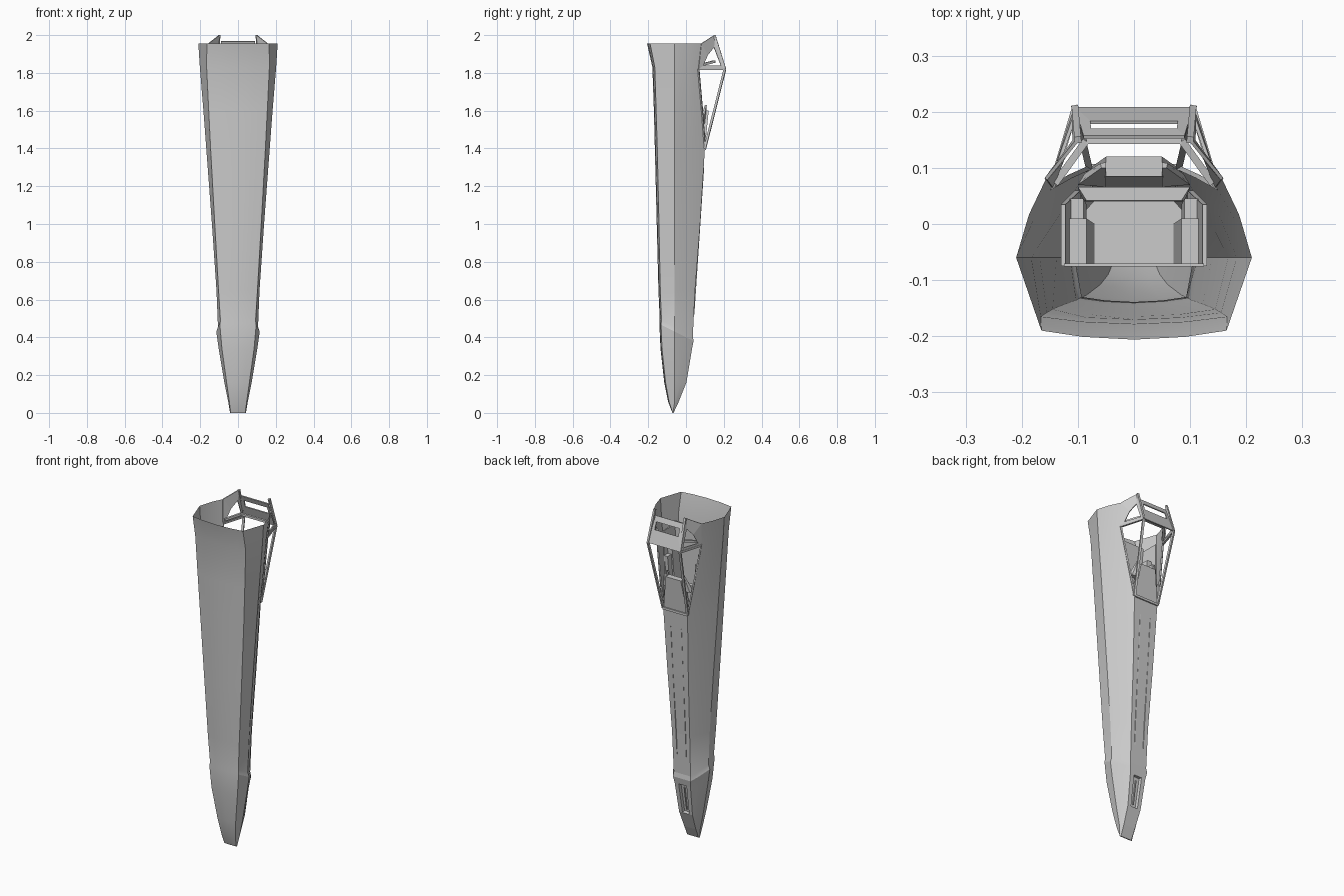
import bpy, bmesh, math
from mathutils import Vector

if "Cube" in bpy.data.objects:
    bpy.data.objects.remove(bpy.data.objects["Cube"])


def make(name, bm, smooth=None, thick=0.0):
    bmesh.ops.remove_doubles(bm, verts=bm.verts, dist=1e-5)
    bmesh.ops.recalc_face_normals(bm, faces=bm.faces)
    me = bpy.data.meshes.new(name)
    bm.to_mesh(me)
    bm.free()
    ob = bpy.data.objects.new(name, me)
    bpy.context.collection.objects.link(ob)
    if thick:
        m = ob.modifiers.new("thickness", 'SOLIDIFY')
        m.thickness, m.offset = thick, 0
    if smooth:
        bpy.ops.object.select_all(action='DESELECT')
        ob.select_set(True)
        bpy.context.view_layer.objects.active = ob
        bpy.ops.object.shade_smooth_by_angle(angle=math.radians(smooth))
    return ob


def flip(p):
    return (-p[0], p[1], p[2])


def loft(bm, rings):
    """Skin quads between open rows of points; returns faces by row."""
    rows = [[bm.verts.new(p) for p in r] for r in rings]
    return [[bm.faces.new((a[i], a[i + 1], b[i + 1], b[i])) for i in range(len(a) - 1)]
            for a, b in zip(rows, rows[1:])]


def frame(name, outer, inner, thick=0.008, mirror=False):
    """Panel with a window: outer loop bridged to inner loop."""
    bm = bmesh.new()
    for f in ([lambda p: p, flip] if mirror else [lambda p: p]):
        loft(bm, [[f(p) for p in outer + outer[:1]], [f(p) for p in inner + inner[:1]]])
    return make(name, bm, thick=thick)


def beams(name, pairs, w, mirror=True):
    """Square bars between point pairs."""
    bm = bmesh.new()
    if mirror:
        pairs = pairs + [(flip(a), flip(b)) for a, b in pairs]
    for a, b in pairs:
        a, b = Vector(a), Vector(b)
        d = b - a
        q = d.to_track_quat('Z', 'Y').to_matrix().to_4x4()
        q.translation = (a + b) / 2
        g = bmesh.ops.create_cube(bm, size=1)["verts"]
        bmesh.ops.scale(bm, vec=(w, w, d.length), verts=g)
        bmesh.ops.transform(bm, matrix=q, verts=g)
    return make(name, bm)


def prism(name, bottom, top, z0, z1, mirror=False):
    """Solid between two xy outlines with equal point counts."""
    bm = bmesh.new()
    for s in ((1, -1) if mirror else (1,)):
        lo = [bm.verts.new((s * x, y, z0)) for x, y in bottom]
        hi = [bm.verts.new((s * x, y, z1)) for x, y in top]
        n = len(lo)
        bm.faces.new(lo)
        bm.faces.new(hi)
        for i in range(n):
            bm.faces.new((lo[i], lo[(i + 1) % n], hi[(i + 1) % n], hi[i]))
    return make(name, bm)


def rect(x0, x1, y0, y1):
    return [(x0, y0), (x1, y0), (x1, y1), (x0, y1)]


# Hull stations: z, belly y, chine x, chine y, ridge x, shoulder x, shoulder y
ST = [
    (0.0, -.072, .038, -.071, .042, .036, -.066),
    (.06, -.095, .046, -.090, .052, .038, -.038),
    (.16, -.115, .060, -.108, .072, .044, .002),
    (.34, -.135, .085, -.127, .102, .052, .032),
    (.43, -.141, .096, -.132, .115, .058, .040),
    (.455, -.139, .093, -.130, .106, .055, .036),
    (.65, -.146, .103, -.136, .114, .058, .048),
    (1.0, -.155, .123, -.143, .138, .068, .075),
    (1.4, -.165, .145, -.152, .168, .080, .100),
    (1.6, -.170, .155, -.158, .183, .113, .085),
    (1.83, -.178, .166, -.165, .202, .147, .066),
    (1.955, -.206, .165, -.190, .210, .157, .080),
]


def side_ring(s):
    z, yb, xc, yc, xr, xs, ys = s
    yr = -.06 if z > .03 else -.069
    pts = [(0, yb), (xc * .55, yb * .7 + yc * .3), (xc, yc), (xr, yr),
           (xr * .45 + xs * .55 + xr * .03, yr * .45 + ys * .55), (xs, ys)]
    slant = .5 if .42 < z < .46 else 0
    half = [(x, y, z - slant * (y + .06)) for x, y in pts]
    return [flip(p) for p in half[:0:-1]] + half


# Hull shell, open at the aft end and under the canopy
bm = bmesh.new()
loft(bm, [side_ring(s) for s in ST])
bm.verts.ensure_lookup_table()
bm.faces.new(bm.verts[:11])
make("hull_shell", bm, 22)

# Upper deck with recessed nose bay
bm = bmesh.new()
rows = []
for s in ST[:9]:
    a = side_ring(s)[-1]
    rows.append([(a[0] * t, a[1], a[2]) for t in (-1, -.5, .5, 1)])
faces = loft(bm, rows)
bmesh.ops.recalc_face_normals(bm, faces=bm.faces)
bay = faces[2][1]
bay.normal_update()
sign = 1 if bay.normal.y > 0 else -1
bmesh.ops.inset_region(bm, faces=[bay], thickness=.003, depth=-.018 * sign)
make("upper_deck", bm)
beams("nose_bay_rib", [((0, -.008, .18), (0, .015, .32))], .006, mirror=False)

# Raised seam along the deck
beams("deck_seam", [((.03, .042, .52), (.035, .094, 1.3))], .004)

# Canopy: side quarter frames, hood with slot, struts
A, B, C, D = (.157, .08, 1.955), (.1, .15, 2.0), (.105, .206, 1.82), (.147, .066, 1.82)
BASE = (.08, .1, 1.4)
frame("canopy_side_frame", [A, B, C, D],
      [(.127, .115, 1.895), (.107, .148, 1.935), (.108, .185, 1.838), (.141, .09, 1.838)],
      mirror=True, thick=.006)
T = (.09, .155, 1.967)
frame("canopy_hood", [flip(C), C, T, flip(T)],
      [(-.078, .181, 1.895), (.078, .181, 1.895), (.076, .167, 1.937), (-.076, .167, 1.937)],
      thick=.006)
beams("canopy_struts", [(C, BASE), (C, D), (C, B)], .012)
beams("windshield_base", [((-.08, .1, 1.4), BASE)], .014, mirror=False)
beams("canopy_sill", [(BASE, (.113, .085, 1.6)), ((.113, .085, 1.6), D)], .008)
beams("canopy_inner_arch", [((.14, .073, 1.84), (.085, .149, 1.86)),
                            ((0, .149, 1.86), (.085, .149, 1.86))], .013)

# Cockpit tub: floor, bulkhead, side walls and consoles
prism("cockpit_floor", rect(-.1, .1, -.076, -.07), rect(-.125, .125, -.076, -.07), 1.42, 1.84)
octo = [(-.1, -.072), (.1, -.072), (.1, .01), (.07, .042), (-.07, .042), (-.1, .01)]
prism("front_bulkhead", octo, octo, 1.42, 1.44)
prism("side_wall", rect(.095, .105, -.075, .06), rect(.122, .13, -.075, .035), 1.42, 1.82, True)
prism("side_console", rect(.07, .1, -.072, .0), rect(.085, .122, -.072, .01), 1.44, 1.72, True)
prism("console_head", rect(.085, .115, .0, .035), rect(.09, .115, .01, .045), 1.55, 1.68, True)

# Instrument panel and its cowl
prism("instrument_panel", [(-.09, .04), (.09, .04), (.1, .064), (-.1, .064)],
      [(-.085, .042), (.085, .042), (.1, .066), (-.1, .066)], 1.44, 1.56)
prism("instrument_cowl", rect(-.078, .078, .064, .1), rect(-.05, .05, .085, .12), 1.4, 1.6)
prism("cowl_pod", [(.05, .066), (.1, .07), (.088, .09), (.055, .1)],
      [(.05, .1), (.058, .1), (.06, .108), (.05, .11)], 1.53, 1.63, True)
